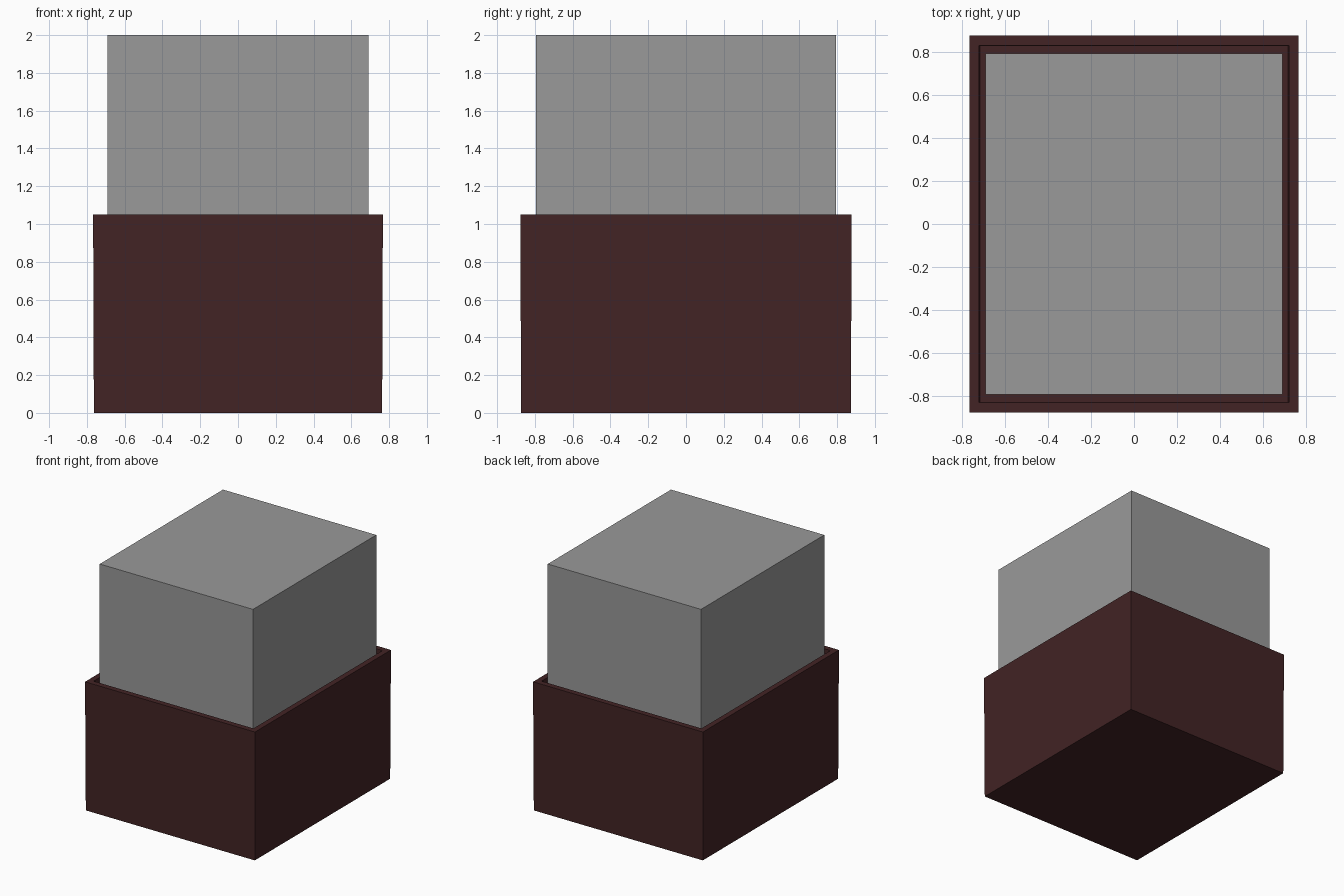
import bpy
import bmesh

if "Cube" in bpy.data.objects:
    bpy.data.objects.remove(bpy.data.objects["Cube"])


def material(name, rgb):
    m = bpy.data.materials.new(name)
    m.diffuse_color = (*rgb, 1)
    m.use_nodes = True
    m.node_tree.nodes["Principled BSDF"].inputs["Base Color"].default_value = m.diffuse_color
    return m


def make_object(name, bm, mat):
    bmesh.ops.recalc_face_normals(bm, faces=bm.faces)
    mesh = bpy.data.meshes.new(name)
    bm.to_mesh(mesh)
    bm.free()
    mesh.materials.append(mat)
    obj = bpy.data.objects.new(name, mesh)
    bpy.context.collection.objects.link(obj)
    return obj


def box(x, y, z0, z1, taper=0.0):
    """Box from half sizes; the bottom is narrower by taper."""
    bm = bmesh.new()
    bmesh.ops.create_cube(bm, size=2)
    for v in bm.verts:
        t = taper if v.co.z < 0 else 0
        v.co = (v.co.x * (x - t), v.co.y * (y - t), z1 if v.co.z > 0 else z0)
    return bm


maroon = material("dark maroon", (0.055, 0.017, 0.018))
grey = material("mid grey", (0.32, 0.32, 0.32))

# Open-topped, slightly tapered container with thin walls
bm = box(0.767, 0.877, 0, 1.05, 0.004)
bm.normal_update()
top = [f for f in bm.faces if f.normal.z > 0.9]
bmesh.ops.delete(bm, geom=top, context='FACES_ONLY')
container = make_object("container", bm, maroon)
walls = container.modifiers.new("walls", 'SOLIDIFY')
walls.thickness = 0.045
walls.offset = -1
walls.use_even_offset = True

# Block standing inside the container
make_object("inner_block", box(0.692, 0.795, 0.045, 2.0), grey)
